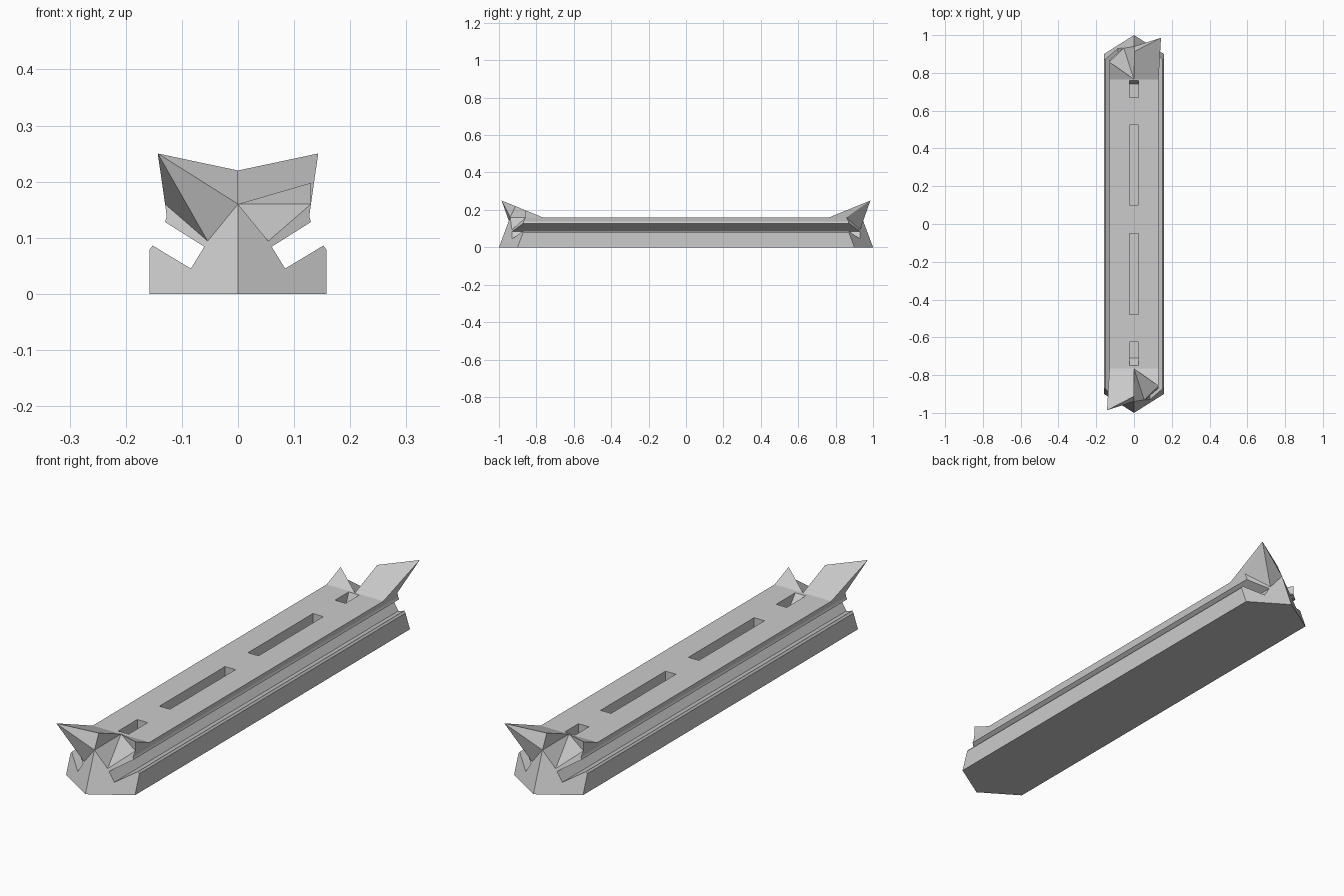
import bpy
import bmesh
from mathutils import Vector

cube = bpy.data.objects.get("Cube")
if cube:
    bpy.data.objects.remove(cube, do_unlink=True)

grey = bpy.data.materials.new("plain_grey")
grey.use_nodes = True
COLOUR = (0.6, 0.6, 0.6, 1)
grey.diffuse_color = COLOUR
grey.node_tree.nodes["Principled BSDF"].inputs["Base Color"].default_value = COLOUR

# Right half of the rail section, bottom corner to top edge (x, z)
SECTION = [(0.158, 0), (0.158, 0.078), (0.152, 0.086), (0.084, 0.045),
           (0.06, 0.084), (0.13, 0.128), (0.127, 0.138), (0.13, 0.16)]
TOP = 0.16
HALF = 0.13
FOLD = -0.766


def end(x, z):
    """Point on the raked, pointed front end."""
    return Vector((x, -1 + 0.63 * abs(x) + 0.375 * z, z))


def ramp(x, y):
    """Point on the ramp rising towards the front end."""
    return Vector((x, y, TOP + 0.41 * (FOLD - y)))


def turn(p):
    return Vector((-p.x, -p.y, p.z))


def make_object(name, bm):
    bmesh.ops.remove_doubles(bm, verts=bm.verts, dist=0.0005)
    bmesh.ops.recalc_face_normals(bm, faces=bm.faces)
    mesh = bpy.data.meshes.new(name)
    bm.to_mesh(mesh)
    bm.free()
    mesh.materials.append(grey)
    obj = bpy.data.objects.new(name, mesh)
    bpy.context.collection.objects.link(obj)
    return obj


bm = bmesh.new()


def face(*points):
    bm.faces.new([bm.verts.new(p) for p in points])


# Long sides with their grooves
for s in (1, -1):
    for (xa, za), (xb, zb) in zip(SECTION, SECTION[1:]):
        a, b = end(s * xa, za), end(s * xb, zb)
        face(a, b, Vector((b.x, -b.y, b.z)), Vector((a.x, -a.y, a.z)))

# Underside and flat deck
b, t = end(0.158, 0), end(0, 0)
face(t, b, Vector((b.x, -b.y, 0)), turn(t), turn(b), Vector((-b.x, b.y, 0)))
face(*[Vector((x, y, TOP)) for x, y in
       ((-HALF, FOLD), (0, FOLD), (HALF, FOLD), (HALF, -FOLD), (0, -FOLD), (-HALF, -FOLD))])

# One end, repeated by a half turn
nose = end(0, TOP)
centre = ramp(0, FOLD)
fin = ramp(0, -0.912)
horn = ramp(-0.143, -0.986)
peak = ramp(HALF, -0.858)
end_faces = []
for s in (1, -1):
    rim = [end(s * x, z) for x, z in SECTION]
    notch = end(s * 0.054, 0.094)
    end_faces += [[end(0, 0)] + rim[:5] + [notch, nose], rim[4:] + [notch]]

# Tall horn on one side
notch, shoulder, corner = end(-0.054, 0.094), end(-HALF, TOP), ramp(-HALF, FOLD)
end_faces += [[corner, centre, fin, horn], [centre, fin, nose], [horn, fin, nose],
              [horn, nose, notch], [horn, notch, shoulder], [horn, shoulder, corner]]

# Low hollowed peak on the other side
notch, shoulder, corner = end(0.054, 0.094), end(HALF, TOP), ramp(HALF, FOLD)
end_faces += [[centre, nose, notch], [centre, notch, shoulder], [centre, shoulder, peak],
              [centre, peak, corner], [corner, peak, shoulder]]

for points in end_faces:
    face(*points)
    face(*[turn(p) for p in points])
rail = make_object("rail_body", bm)

# Slots along the deck: start and end at the surface, then at the floor
SLOTS = [(0.10, 0.525, 0.10, 0.525), (-0.48, -0.05, -0.48, -0.05),
         (-0.75, -0.625, -0.71, -0.625), (0.67, 0.76, 0.67, 0.74)]
bm = bmesh.new()
for y0, y1, f0, f1 in SLOTS:
    box = bmesh.ops.create_cube(bm, size=1)["verts"]
    for v in box:
        upper = v.co.z > 0
        # Carry the slanted ends a little above the deck
        ys = (2 * y0 - f0, 2 * y1 - f1) if upper else (f0, f1)
        v.co = (0.048 * v.co.x, ys[v.co.y > 0], TOP + (0.05 if upper else -0.05))
cutter = make_object("slot_cutter", bm)
cutter.hide_render = True

cut = rail.modifiers.new("slots", "BOOLEAN")
cut.operation = "DIFFERENCE"
cut.solver = "EXACT"
cut.object = cutter
bpy.context.view_layer.objects.active = rail
bpy.ops.object.modifier_apply(modifier=cut.name)
bpy.data.objects.remove(cutter, do_unlink=True)
